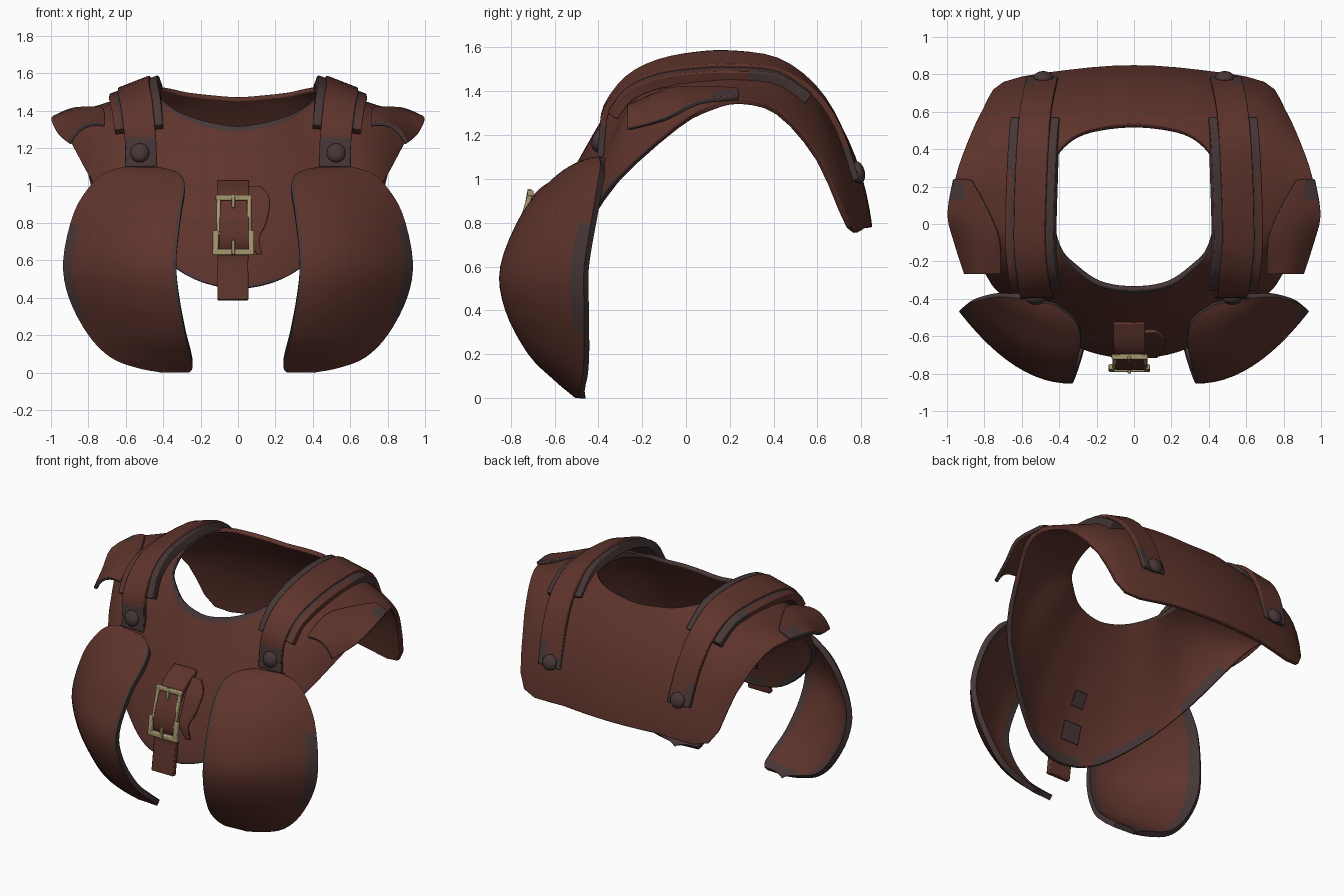
import bpy, bmesh, math
from mathutils import Vector as V

if "Cube" in bpy.data.objects:
    bpy.data.objects.remove(bpy.data.objects["Cube"])


def material(name, col):
    m = bpy.data.materials.new(name)
    m.diffuse_color = (*col, 1)
    m.use_nodes = True
    m.node_tree.nodes["Principled BSDF"].inputs["Base Color"].default_value = m.diffuse_color
    return m


LEATHER = material("brown leather", (0.112, 0.034, 0.025))
WORN = material("worn grey edge", (0.064, 0.038, 0.038))
BRASS = material("brass", (0.38, 0.31, 0.16))


def finish(ob, mirror=False, bevel=0.0, angle=40):
    if mirror:
        md = ob.modifiers.new("mirror", 'MIRROR')
        md.use_axis = (True, False, False)
        md.use_mirror_merge = False
    if bevel:
        b = ob.modifiers.new("bevel", 'BEVEL')
        b.width, b.segments, b.limit_method = bevel, 2, 'ANGLE'
        b.angle_limit = math.radians(50)
    bpy.ops.object.select_all(action='DESELECT')
    ob.select_set(True)
    bpy.context.view_layer.objects.active = ob
    bpy.ops.object.shade_smooth_by_angle(angle=math.radians(angle))


def smooth(rows, n, closed=False):
    """Catmull-Rom subdivision of a list of point rows."""
    R, out = len(rows), []
    get = lambda i: rows[i % R] if closed else rows[max(0, min(R - 1, i))]
    for i in range(R if closed else R - 1):
        for k in range(n):
            t = k / n
            out.append([0.5 * (2 * b + (c - a) * t + (2 * a - 5 * b + 4 * c - d) * t * t
                               + (3 * b - a - 3 * c + d) * t ** 3)
                        for a, b, c, d in zip(get(i - 1), get(i), get(i + 1), get(i + 2))])
    if not closed:
        out.append(rows[-1])
    return out


def arc(a, m, b, n, edge=0):
    """Parabola through three points, optionally with narrow border columns."""
    ts = [k / n for k in range(n + 1)]
    if edge:
        ts = [0, edge] + ts[1:-1] + [1 - edge, 1]
    return [a * (2 * (t - .5) * (t - 1)) + m * (4 * t * (1 - t)) + b * (2 * t * (t - .5)) for t in ts]


def sheet(name, rows, thick, rule=None, closed=False, mirror=False, bevel=0.006):
    """Thick leather sheet; rule(kind, row, column, centre) picks the worn faces."""
    R, C = len(rows), len(rows[0])
    bm = bmesh.new()
    outer = [[bm.verts.new(p) for p in r] for r in rows]
    inner = []
    for i in range(R):
        a = rows[(i - 1) % R] if closed else rows[max(i - 1, 0)]
        b = rows[(i + 1) % R] if closed else rows[min(i + 1, R - 1)]
        line = []
        for j in range(C):
            dv = rows[i][min(j + 1, C - 1)] - rows[i][max(j - 1, 0)]
            n = dv.cross(b[j] - a[j]).normalized()
            line.append(bm.verts.new(rows[i][j] - n * thick))
        inner.append(line)

    def face(vs, kind, i, j):
        f = bm.faces.new(vs)
        if rule and rule(kind, i, j, f.calc_center_median()):
            f.material_index = 1

    for i in range(R if closed else R - 1):
        k = (i + 1) % R
        for j in range(C - 1):
            face((outer[i][j], outer[i][j + 1], outer[k][j + 1], outer[k][j]), 'out', i, j)
            face((inner[i][j], inner[k][j], inner[k][j + 1], inner[i][j + 1]), 'in', i, j)
        for j in (0, C - 1):
            face((outer[i][j], outer[k][j], inner[k][j], inner[i][j]), 'rim', i, j)
    if not closed:
        for i in (0, R - 1):
            for j in range(C - 1):
                face((outer[i][j], inner[i][j], inner[i][j + 1], outer[i][j + 1]), 'rim', i, j)
    bmesh.ops.recalc_face_normals(bm, faces=bm.faces)
    me = bpy.data.meshes.new(name)
    bm.to_mesh(me)
    bm.free()
    me.materials.append(LEATHER)
    me.materials.append(WORN)
    ob = bpy.data.objects.new(name, me)
    bpy.context.collection.objects.link(ob)
    finish(ob, mirror, bevel)
    return ob


# Yoke: half ring of neck, middle and outer edge points, from front to back
half = [
    ((0, -.355, 1.32), (0, -.62, .82), (0, -.72, .45)),
    ((.12, -.345, 1.335), (.17, -.595, .84), (.18, -.70, .48)),
    ((.22, -.31, 1.36), (.33, -.53, .92), (.34, -.64, .56)),
    ((.31, -.24, 1.395), (.5, -.39, 1.09), (.56, -.50, .75)),
    ((.38, -.16, 1.44), (.62, -.27, 1.28), (.76, -.33, .99)),
    ((.42, -.04, 1.485), (.7, -.1, 1.40), (.90, -.05, 1.24)),
    ((.44, .1, 1.525), (.72, .1, 1.43), (.96, .1, 1.335)),
    ((.44, .25, 1.535), (.72, .27, 1.435), (.955, .25, 1.37)),
    ((.42, .36, 1.53), (.69, .45, 1.405), (.895, .43, 1.31)),
    ((.36, .44, 1.52), (.63, .61, 1.28), (.81, .615, 1.09)),
    ((.27, .495, 1.50), (.51, .69, 1.18), (.70, .76, .78)),
    ((.14, .525, 1.485), (.28, .73, 1.17), (.35, .825, .78)),
    ((0, .535, 1.475), (0, .745, 1.17), (0, .85, .78))]
half = [[V(p) for p in r] for r in half]
ring = half + [[V((-p.x, p.y, p.z)) for p in r] for r in half[-2:0:-1]]
ring = [arc(*r, 10, .028) for r in smooth(ring, 3, True)]


def yoke_rule(kind, i, j, c):
    if kind == 'rim':
        return (j == 0 and c.y < .3) or (j > 0 and c.y < -.1)
    if kind == 'out':
        return (j == 0 and c.y < -.05) or (j == 11 and c.y < -.3 and i % 5 < 4)
    return j >= 10 and c.y < -.1 and i % 7 < 5


sheet("yoke", ring, 0.03, yoke_rule, closed=True, bevel=0.006)

# Hanging shields: z, inner x, outer x, inner y, outer y, bulge
prof = [(0.0, .26, .41, -.505, -.495, 0), (.025, .243, .54, -.535, -.485, .012),
        (.08, .25, .68, -.60, -.475, .03),
        (.2, .28, .80, -.72, -.465, .06), (.4, .315, .905, -.825, -.465, .09),
        (.6, .33, .935, -.848, -.465, .10), (.85, .305, .88, -.745, -.425, .08),
        (1.0, .285, .79, -.61, -.40, .05), (1.07, .32, .71, -.51, -.39, .03),
        (1.1, .43, .61, -.43, -.40, 0)]
rows = [arc(V((a, c, z)), V(((a + b) / 2, (c + d) / 2 - h, z)), V((b, d, z)), 12, .03)
        for z, a, b, c, d, h in prof]


def shield_rule(kind, i, j, c):
    if kind == 'in':
        return j < 2 or j > 11 or i < 5 or i > 31
    return kind == 'rim' or j == 0 or (j > 11 and .32 < c.z < .82)


sheet("shield", smooth(rows, 4), 0.036, shield_rule, mirror=True, bevel=0.008)

# Shoulder flaps lying on the outer edge of the yoke
flap = [((.71, -.27, 1.335), (.83, -.27, 1.325), (.91, -.27, 1.23)),
        ((.72, -.09, 1.415), (.86, -.09, 1.37), (.965, -.1, 1.28)),
        ((.78, .07, 1.425), (.89, .07, 1.40), (1.0, .05, 1.36)),
        ((.87, .23, 1.42), (.92, .24, 1.405), (.97, .24, 1.38))]
flap = [arc(*[V(p) for p in r], 6) for r in flap]
sheet("shoulder_flap", smooth(flap, 3), 0.025,
      lambda k, i, j, c: k == 'rim' or (i > 6 and j > 2), mirror=True)

# Shoulder straps: centre path, then sideways slope
path = [(.52, -.405, 1.10, 0), (.52, -.395, 1.22, 0), (.53, -.375, 1.33, .1), (.545, -.275, 1.45, .25),
        (.56, -.13, 1.52, .33), (.56, .05, 1.55, .38), (.555, .22, 1.555, .38), (.545, .42, 1.53, .3),
        (.53, .59, 1.42, .15), (.51, .71, 1.24, .05), (.49, .79, 1.0, 0)]


def band(pts, half_width, drop=0, cols=(-1, -.4, .4, 1)):
    rows = []
    for x, y, z, s in pts:
        c = V((x, y + drop * (1 if y < 0 else -1) * (z < 1.45), z - drop))
        w = V((half_width, 0, -s * half_width))
        rows.append([c + w * k for k in cols])
    return smooth(rows, 3)


sheet("shoulder_strap", band(path, .084), 0.03,
      lambda k, i, j, c: c.z < (1.24 if c.y < 0 else 1.11), mirror=True)
# Backing: grey next to the strap, brown on its outer front half
sheet("strap_backing", band(path[2:9], .13, .016, (-1, -.6, .6, .76, 1)), 0.055,
      lambda k, i, j, c: not (j > 2 and c.y < .3), mirror=True)


# Domed rivets on the strap ends
def rivet(name, loc, tilt):
    bpy.ops.mesh.primitive_uv_sphere_add(segments=14, ring_count=8, radius=.052, location=loc,
                                         rotation=(tilt, 0, 0))
    ob = bpy.context.object
    ob.name = name
    for v in ob.data.vertices:
        v.co.y *= .6
    ob.data.materials.append(WORN)
    twin = ob.copy()
    twin.data = ob.data
    twin.location.x *= -1
    bpy.context.collection.objects.link(twin)
    finish(ob)


rivet("front_rivet", (.525, -.40, 1.175), -.2)
rivet("back_rivet", (.485, .785, 1.03), .25)


# Centre strap, its loose tongue and the patches behind it: z, left, right, y
def vertical(name, pts, thick, rule=None, n=3):
    sheet(name, smooth([[V((a + (b - a) * t / 3, y, z)) for t in range(4)] for z, a, b, y in pts], n),
          thick, rule)


vertical("centre_strap", [(.39, -.11, .055, -.785), (.5, -.11, .055, -.77), (.62, -.11, .055, -.755),
                          (.70, -.10, .06, -.78), (.80, -.10, .06, -.765), (.90, -.10, .06, -.715),
                          (.97, -.11, .06, -.65), (1.03, -.11, .06, -.53)], 0.035)
vertical("strap_tongue", [(.63, .10, .13, -.715), (.72, .05, .115, -.715), (.80, .05, .15, -.69),
                          (.90, .05, .17, -.65), (.96, .05, .16, -.61), (1.0, .05, .12, -.58)], 0.025)
vertical("upper_inner_patch", [(.81, -.07, .02, -.588), (.90, -.07, .02, -.54)], 0.008,
         lambda k, i, j, c: True, 1)
vertical("lower_inner_patch", [(.59, -.09, .045, -.655), (.71, -.09, .045, -.62)], 0.008,
         lambda k, i, j, c: True, 1)


# Buckle bars
def bar(name, a, b, r):
    a, b = V(a), V(b)
    bpy.ops.mesh.primitive_cube_add(size=1, location=(a + b) / 2)
    ob = bpy.context.object
    ob.name = name
    ob.scale = (2 * r, 2 * r, (b - a).length + 2 * r)
    ob.rotation_euler = (b - a).to_track_quat('Z', 'Y').to_euler()
    bpy.ops.object.transform_apply(location=False, rotation=False, scale=True)
    ob.data.materials.append(BRASS)
    finish(ob, bevel=r * .4)


TL, TR = (-.105, -.71, .935), (.06, -.71, .935)
ML, MR = (-.105, -.765, .745), (.06, -.765, .745)
BL, BR = (-.12, -.775, .645), (.07, -.775, .645)
bar("buckle_top", TL, TR, .014)
bar("buckle_bottom", BL, BR, .016)
bar("buckle_upper_left", ML, TL, .011)
bar("buckle_upper_right", MR, TR, .011)
bar("buckle_lower_left", BL, (-.12, -.765, .745), .015)
bar("buckle_lower_right", BR, (.07, -.765, .745), .015)
bar("buckle_prong", (-.025, -.79, .64), (-.025, -.79, .70), .009)
bar("buckle_prong_tip", (-.025, -.725, .89), (-.025, -.715, .945), .009)
